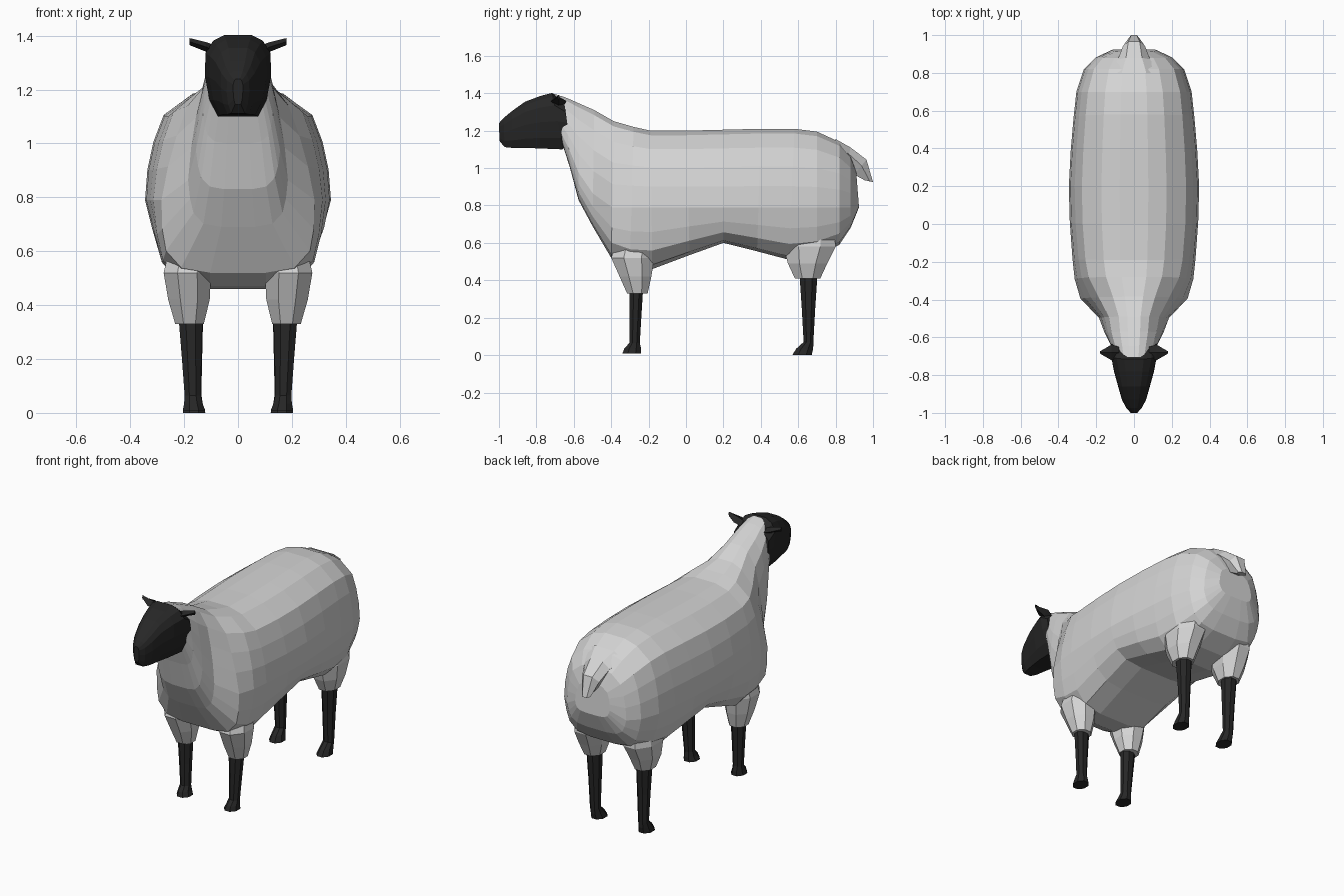
import bpy, bmesh, math
from mathutils import Vector

cube = bpy.data.objects.get("Cube")
if cube:
    bpy.data.objects.remove(cube, do_unlink=True)


def material(name, value):
    mat = bpy.data.materials.new(name)
    mat.use_nodes = True
    colour = (value, value, value, 1)
    mat.diffuse_color = colour
    bsdf = mat.node_tree.nodes["Principled BSDF"]
    bsdf.inputs["Base Color"].default_value = colour
    bsdf.inputs["Roughness"].default_value = 0.9
    return mat


wool = material("wool grey", 0.66)
black = material("soft black", 0.02)


def loft(name, rings, mat):
    """Skin a list of equal rings and cap both ends, flat shaded."""
    bm = bmesh.new()
    loops = [[bm.verts.new(p) for p in ring] for ring in rings]
    n = len(loops[0])
    for a, b in zip(loops, loops[1:]):
        for i in range(n):
            j = (i + 1) % n
            bm.faces.new((a[i], a[j], b[j], b[i]))
    bm.faces.new(loops[0])
    bm.faces.new(loops[-1])
    bmesh.ops.recalc_face_normals(bm, faces=bm.faces)
    mesh = bpy.data.meshes.new(name)
    bm.to_mesh(mesh)
    bm.free()
    mesh.materials.append(mat)
    obj = bpy.data.objects.new(name, mesh)
    bpy.context.collection.objects.link(obj)
    return obj


def section(top, bottom, half_width, taper, profile):
    """Upright ring from a half profile of (height fraction, width fraction)."""
    t, b = Vector((0, *top)), Vector((0, *bottom))
    half = []
    for h, w in profile:
        p = b.lerp(t, h)
        p.x = half_width * w * (1 - taper * h)
        half.append(p)
    return half + [Vector((-p.x, p.y, p.z)) for p in reversed(half)]


def fleece_section(top, bottom, half_width, taper):
    """Body ring whose widest point keeps a level line along the flank."""
    level = (0.79 - bottom[1]) / (top[1] - bottom[1])
    level = max(0.28, level)
    profile = [(h * level, w) for h, w in under_profile]
    profile += [(level + h * (1 - level), w) for h, w in over_profile]
    return section(top, bottom, half_width, taper, profile)


def flat_ring(x, y, z, rx, ry, sides=8):
    """Level ring with flat sides, for the legs."""
    scale = 1 / math.cos(math.pi / sides)
    angles = [math.tau * (i + 0.5) / sides for i in range(sides)]
    return [Vector((x + rx * scale * math.cos(a), y + ry * scale * math.sin(a), z))
            for a in angles]


# Fleece: rump, barrel, chest and neck in one skin
under_profile = [(0, .32), (.07, .66), (.3, .86), (.6, .94)]
over_profile = [(0, 1), (.27, .975), (.52, .91), (.76, .8), (.94, .5), (1, .22)]
fleece = [
    ((.91, .98), (.925, .79), .12, 0),
    ((.88, 1.07), (.88, .68), .205, 0),
    ((.82, 1.14), (.82, .59), .265, 0),
    ((.70, 1.195), (.70, .53), .305, 0),
    ((.58, 1.21), (.55, .51), .32, 0),
    ((.40, 1.21), (.38, .555), .335, 0),
    ((.20, 1.205), (.20, .60), .345, 0),
    ((0, 1.2), (.02, .535), .34, 0),
    ((-.19, 1.2), (-.18, .46), .33, .03),
    ((-.28, 1.22), (-.30, .47), .328, .1),
    ((-.385, 1.25), (-.40, .52), .322, .32),
    ((-.49, 1.31), (-.50, .69), .195, .18),
    ((-.57, 1.345), (-.575, .83), .16, .08),
    ((-.645, 1.378), (-.62, 1.0), .132, .05),
    ((-.705, 1.397), (-.655, 1.11), .108, 0),
]
loft("fleece", [fleece_section(*s) for s in fleece], wool)

# Head: skull tapering to a narrow muzzle
head_profile = [(0, .6), (.2, .86), (.5, 1), (.78, .98), (.93, .75), (1, .42)]
head = [
    ((-.65, 1.345), (-.62, 1.14), .121, 0),
    ((-.715, 1.402), (-.66, 1.10), .123, 0),
    ((-.78, 1.385), (-.78, 1.105), .106, 0),
    ((-.86, 1.355), (-.86, 1.108), .084, 0),
    ((-.93, 1.305), (-.93, 1.108), .064, 0),
    ((-.975, 1.268), (-.97, 1.112), .042, 0),
    ((-1.0, 1.24), (-.997, 1.145), .018, 0),
]
loft("head", [section(*s, head_profile) for s in head], black)

# Tail: short wedge hanging off the rump
tail_profile = [(0, .6), (.6, 1), (1, .5)]
tail = [
    ((.80, 1.155), (.80, 1.06), .13, 0),
    ((.88, 1.11), (.86, 1.02), .085, 0),
    ((.965, 1.045), (.90, .965), .06, 0),
    ((1.0, .925), (.955, .935), .03, 0),
]
loft("tail", [section(*s, tail_profile) for s in tail], wool)

# Ears: thin leaves pointing outward and up (x, z, half depth, half height)
ear = [(.08, 1.34, .03, .022), (.118, 1.358, .042, .018), (.18, 1.378, .006, .013)]

# Woolly upper legs: (x, y, z, x radius, y radius)
upper = {
    "front": [(.175, -.27, .63, .075, .095), (.188, -.285, .52, .088, .115),
              (.182, -.27, .42, .077, .085), (.18, -.26, .33, .053, .055)],
    "hind": [(.16, .67, .69, .085, .12), (.17, .66, .58, .095, .14),
             (.175, .65, .49, .08, .105), (.174, .65, .41, .055, .068)],
}

# Bare lower legs ending in forward pointing hooves
lower = {
    "front": [(.176, -.265, .36, .045, .036), (.172, -.27, .2, .036, .031),
              (.168, -.275, .065, .03, .028), (.166, -.285, .035, .034, .045),
              (.163, -.29, .008, .042, .05)],
    "hind": [(.172, .655, .46, .045, .05), (.168, .655, .25, .036, .036),
             (.166, .655, .07, .03, .026), (.165, .635, .035, .034, .045),
             (.163, .62, 0, .042, .052)],
}

for side, s in (("left", 1), ("right", -1)):
    ear_rings = [[Vector((s * x, -.68 + dy, z + dz))
                  for dy, dz in ((-d, 0), (0, h), (d, 0), (0, -h))]
                 for x, z, d, h in ear]
    loft(side + "_ear", ear_rings, black)
    for end in ("front", "hind"):
        for part, table, mat in (("upper", upper, wool), ("lower", lower, black)):
            rings = [flat_ring(s * x, y, z, rx, ry) for x, y, z, rx, ry in table[end]]
            loft(f"{side}_{end}_{part}_leg", rings, mat)
